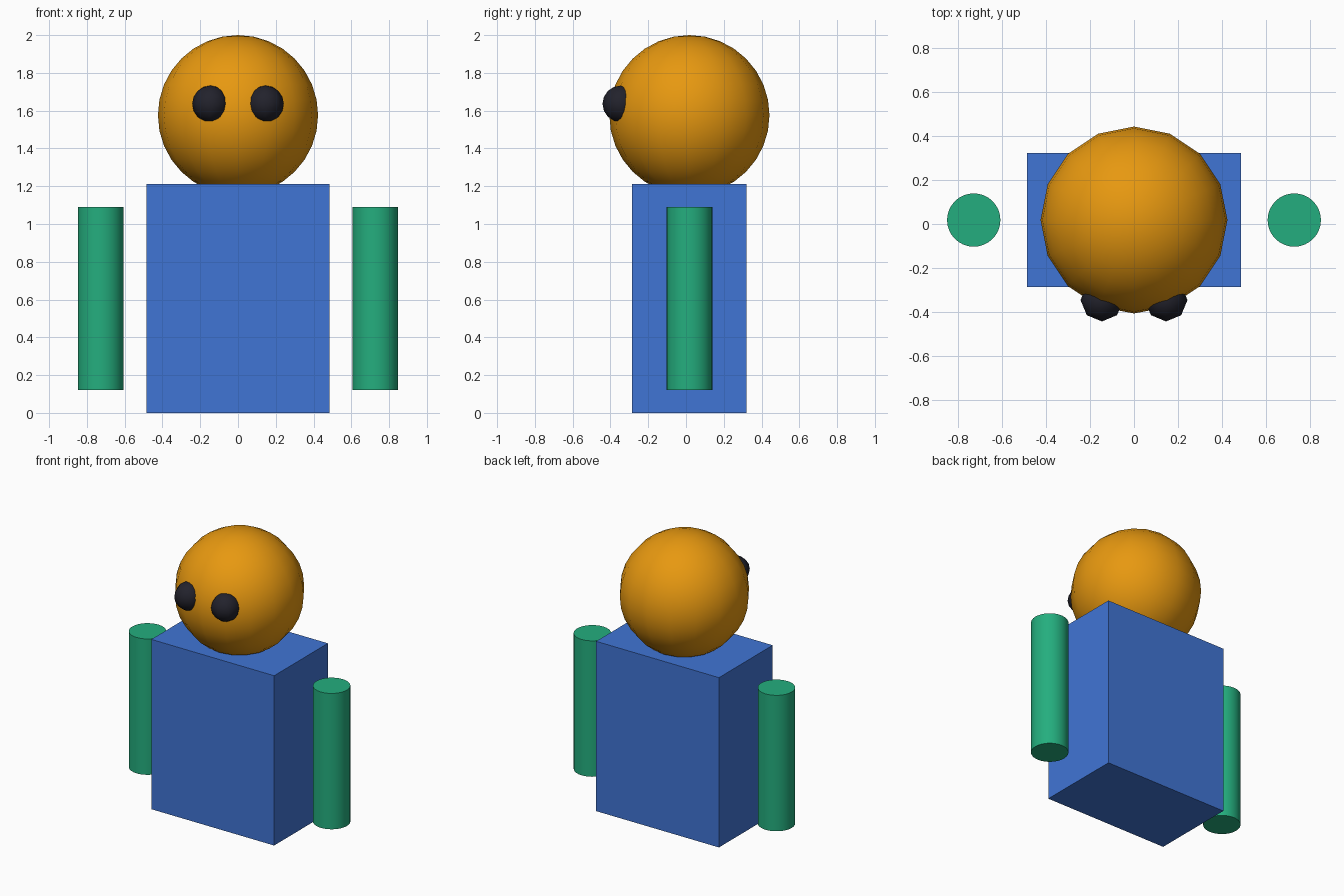
import bpy
from math import radians

cube = bpy.data.objects.get("Cube")
if cube:
    bpy.data.objects.remove(cube, do_unlink=True)


def linear(c):
    c /= 255
    return c / 12.92 if c <= 0.04045 else ((c + 0.055) / 1.055) ** 2.4


def material(name, *rgb):
    mat = bpy.data.materials.new(name)
    mat.use_nodes = True
    colour = (*map(linear, rgb), 1)
    mat.diffuse_color = colour
    mat.node_tree.nodes["Principled BSDF"].inputs["Base Color"].default_value = colour
    return mat


def finish(name, mat):
    obj = bpy.context.object
    obj.name = name
    obj.data.materials.append(mat)
    return obj


def ball(name, mat, sides, radius, location):
    bpy.ops.mesh.primitive_uv_sphere_add(
        segments=sides, ring_count=sides, radius=radius, location=location)
    bpy.ops.object.shade_smooth()
    return finish(name, mat)


blue = material("blue", 64, 117, 213)
orange = material("orange", 232, 153, 16)
green = material("green", 36, 174, 126)
black = material("near_black", 34, 34, 44)

MID_Y = 0.018

# Boxy torso
bpy.ops.mesh.primitive_cube_add(size=1, location=(0, MID_Y, 0.606))
torso = finish("torso", blue)
torso.scale = (0.97, 0.606, 1.212)

# Round head resting slightly inside the torso
ball("head", orange, 16, 0.424, (0, MID_Y, 1.576))

# Mirrored arms and eyes
for side, x in (("left", 1), ("right", -1)):
    bpy.ops.mesh.primitive_cylinder_add(
        vertices=32, radius=0.121, depth=0.97, location=(x * 0.727, MID_Y, 0.606))
    finish(side + "_arm", green)
    bpy.ops.object.shade_smooth_by_angle(angle=radians(30))
    ball(side + "_eye", black, 8, 0.097, (x * 0.1455, -0.345, 1.636))
